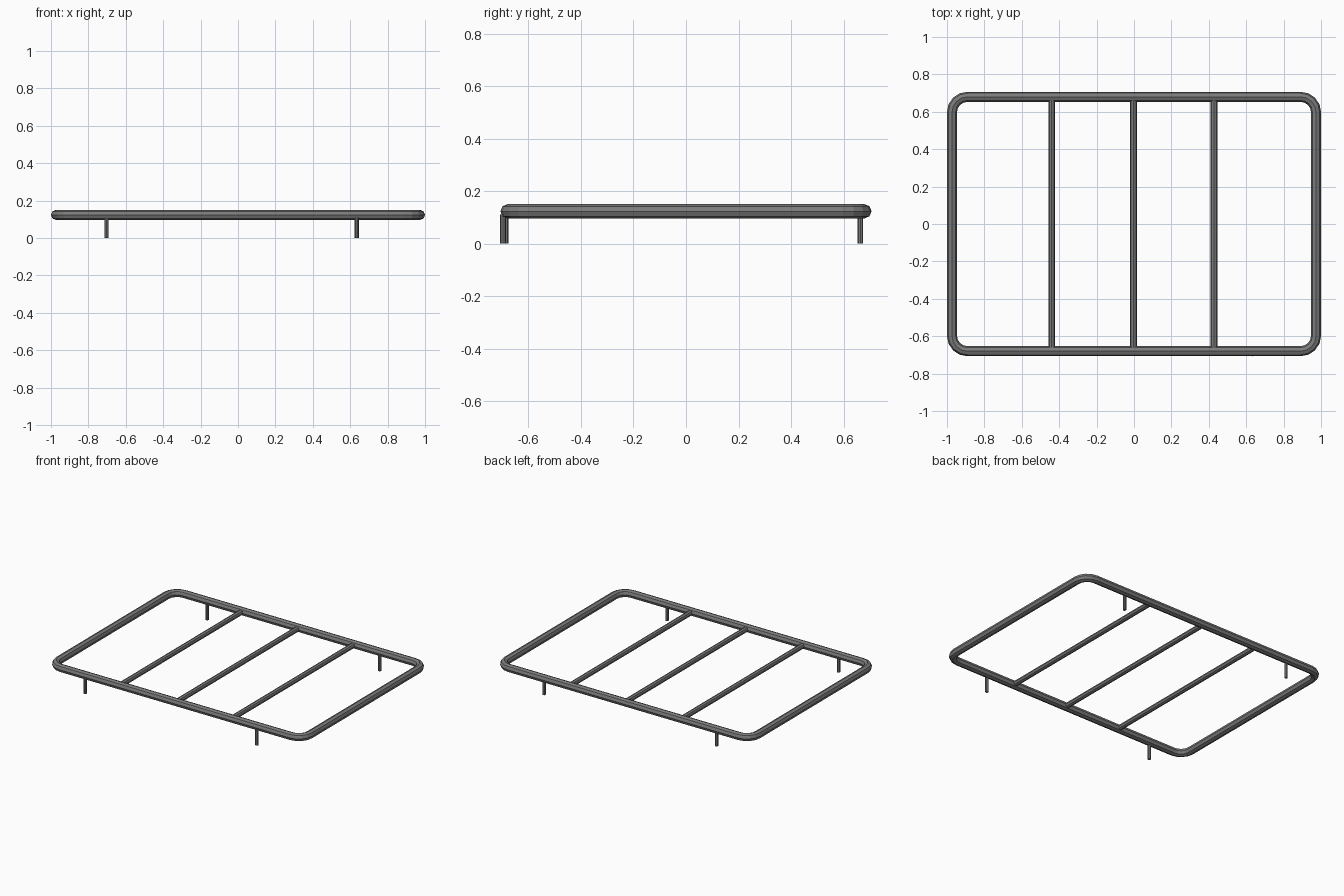
import bpy, bmesh
from math import sin, cos, pi
from mathutils import Vector

if "Cube" in bpy.data.objects:
    bpy.data.objects.remove(bpy.data.objects["Cube"])

Z = 0.123          # height of the tube centre line
R = 0.027          # frame tube radius
HX, HY = 0.973, 0.680   # centre line half sizes
CORNER = 0.082
SIDES, STEPS = 8, 4

metal = bpy.data.materials.new("dark_metal")
metal.diffuse_color = (0.2, 0.2, 0.2, 1)
metal.use_nodes = True
metal.node_tree.nodes["Principled BSDF"].inputs["Base Color"].default_value = metal.diffuse_color


def finish(name, bm):
    bmesh.ops.recalc_face_normals(bm, faces=bm.faces)
    mesh = bpy.data.meshes.new(name)
    bm.to_mesh(mesh)
    bm.free()
    mesh.materials.append(metal)
    obj = bpy.data.objects.new(name, mesh)
    bpy.context.collection.objects.link(obj)
    return obj


def rod(name, a, b, radius, sides):
    a, b = Vector(a), Vector(b)
    bm = bmesh.new()
    bmesh.ops.create_cone(bm, cap_ends=True, segments=sides, radius1=radius,
                          radius2=radius, depth=(b - a).length)
    obj = finish(name, bm)
    obj.location = (a + b) / 2
    obj.rotation_euler = (b - a).to_track_quat('Z', 'Y').to_euler()
    return obj


# Outer frame: faceted tube swept around a rounded rectangle
bm = bmesh.new()
rings = []
for q, (sx, sy) in enumerate([(1, 1), (-1, 1), (-1, -1), (1, -1)]):
    for i in range(STEPS + 1):
        t = (q + i / STEPS) * pi / 2
        ring = []
        for k in range(SIDES):
            p = 2 * pi * k / SIDES
            r = CORNER + R * cos(p)
            ring.append(bm.verts.new((sx * (HX - CORNER) + r * cos(t),
                                      sy * (HY - CORNER) + r * sin(t),
                                      Z + R * sin(p))))
        rings.append(ring)
for i, ring in enumerate(rings):
    nxt = rings[(i + 1) % len(rings)]
    for k in range(SIDES):
        j = (k + 1) % SIDES
        bm.faces.new((ring[k], ring[j], nxt[j], nxt[k]))
finish("outer_frame", bm)

# Cross bars
for label, x in (("left", -0.44), ("middle", -0.003), ("right", 0.428)):
    rod("cross_bar_" + label, (x, -0.675, Z), (x, 0.675, Z), 0.018, SIDES)

# Short legs
for label, x, y in (("front_left", -0.703, -0.687), ("front_right", 0.635, -0.697),
                    ("back_left", -0.703, 0.664), ("back_right", 0.635, 0.664)):
    rod("leg_" + label, (x, y, 0), (x, y, 0.11), 0.011, SIDES)
